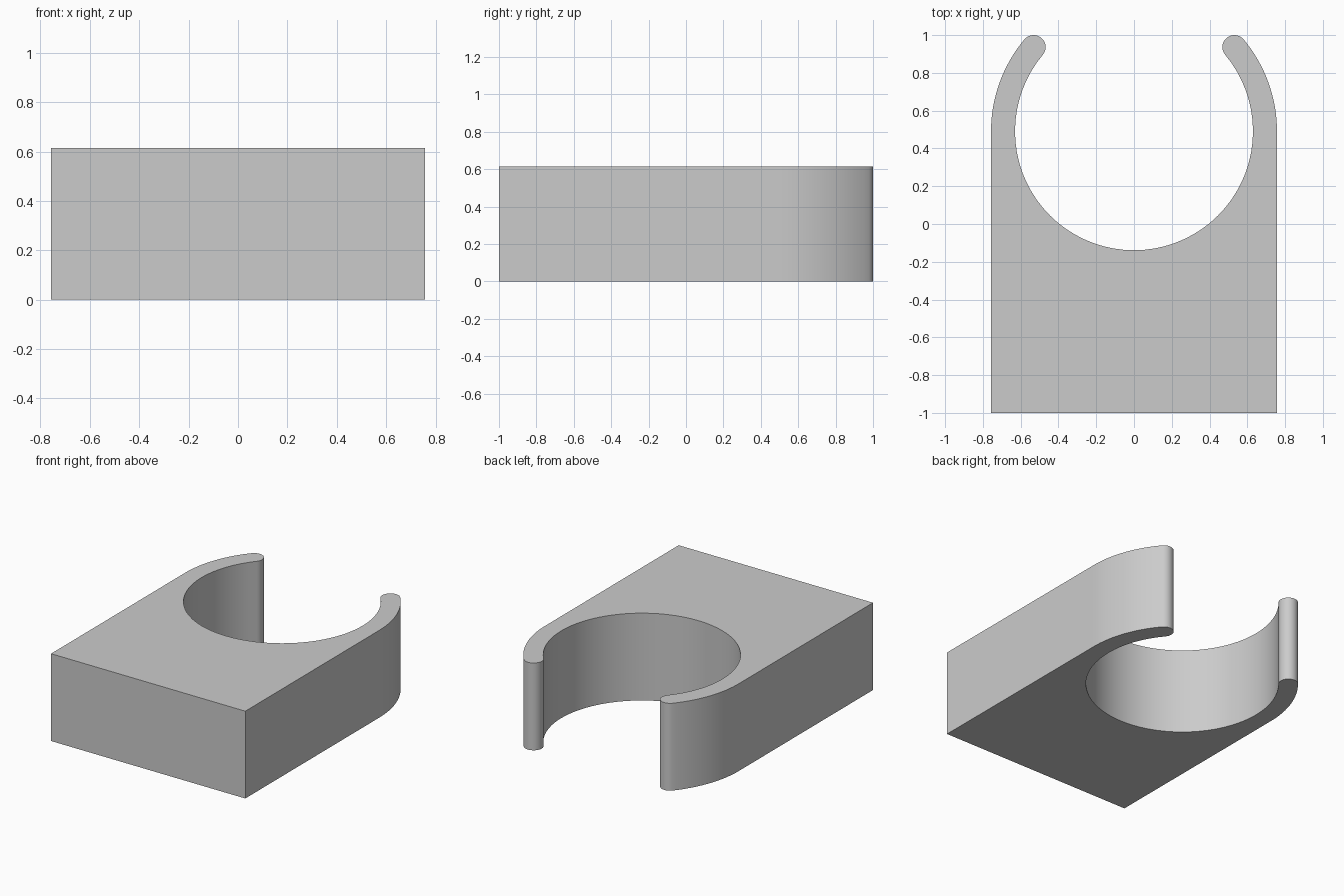
import bpy
import bmesh
from math import sin, cos, radians

cube = bpy.data.objects.get("Cube")
if cube:
    bpy.data.objects.remove(cube, do_unlink=True)

HALF_WIDTH = 0.757
INNER = 0.63
HEIGHT = 0.615
CENTRE_Y = 0.491
TIP_ANGLE = 40
MID = (HALF_WIDTH + INNER) / 2
CAP = (HALF_WIDTH - INNER) / 2


def arc(cx, cy, radius, start, end, steps):
    """Points along an arc, angles in degrees."""
    angles = [radians(start + (end - start) * i / steps) for i in range(steps + 1)]
    return [(cx + radius * cos(a), cy + radius * sin(a)) for a in angles]


def tip(angle):
    """Centre of the rounded end of a jaw."""
    a = radians(angle)
    return MID * cos(a), CENTRE_Y + MID * sin(a)


# Outline: block, left jaw, round seat, right jaw
far = 180 - TIP_ANGLE
outline = [(-HALF_WIDTH, -1), (HALF_WIDTH, -1)]
outline += arc(0, CENTRE_Y, HALF_WIDTH, 0, TIP_ANGLE, 16)
outline += arc(*tip(TIP_ANGLE), CAP, TIP_ANGLE, TIP_ANGLE + 180, 16)[1:-1]
outline += arc(0, CENTRE_Y, INNER, TIP_ANGLE, far - 360, 52)
outline += arc(*tip(far), CAP, far - 180, far, 16)[1:-1]
outline += arc(0, CENTRE_Y, HALF_WIDTH, far, 180, 16)

# Extrude the outline upwards
bm = bmesh.new()
base = bm.faces.new([bm.verts.new((x, y, 0)) for x, y in outline])
result = bmesh.ops.extrude_face_region(bm, geom=[base], use_keep_orig=True)
top = [v for v in result["geom"] if isinstance(v, bmesh.types.BMVert)]
bmesh.ops.translate(bm, verts=top, vec=(0, 0, HEIGHT))
bmesh.ops.recalc_face_normals(bm, faces=bm.faces)
mesh = bpy.data.meshes.new("clip_body")
bm.to_mesh(mesh)
bm.free()

clip = bpy.data.objects.new("clip_body", mesh)
bpy.context.collection.objects.link(clip)

# Plain grey plastic
grey = bpy.data.materials.new("light_grey")
grey.use_nodes = True
colour = (0.6, 0.6, 0.6, 1)
grey.diffuse_color = colour
for node in grey.node_tree.nodes:
    if node.type == "BSDF_PRINCIPLED":
        node.inputs["Base Color"].default_value = colour
mesh.materials.append(grey)

# Smooth curved walls, sharp rims
bpy.ops.object.select_all(action="DESELECT")
clip.select_set(True)
bpy.context.view_layer.objects.active = clip
bpy.ops.object.shade_smooth_by_angle(angle=radians(30))
